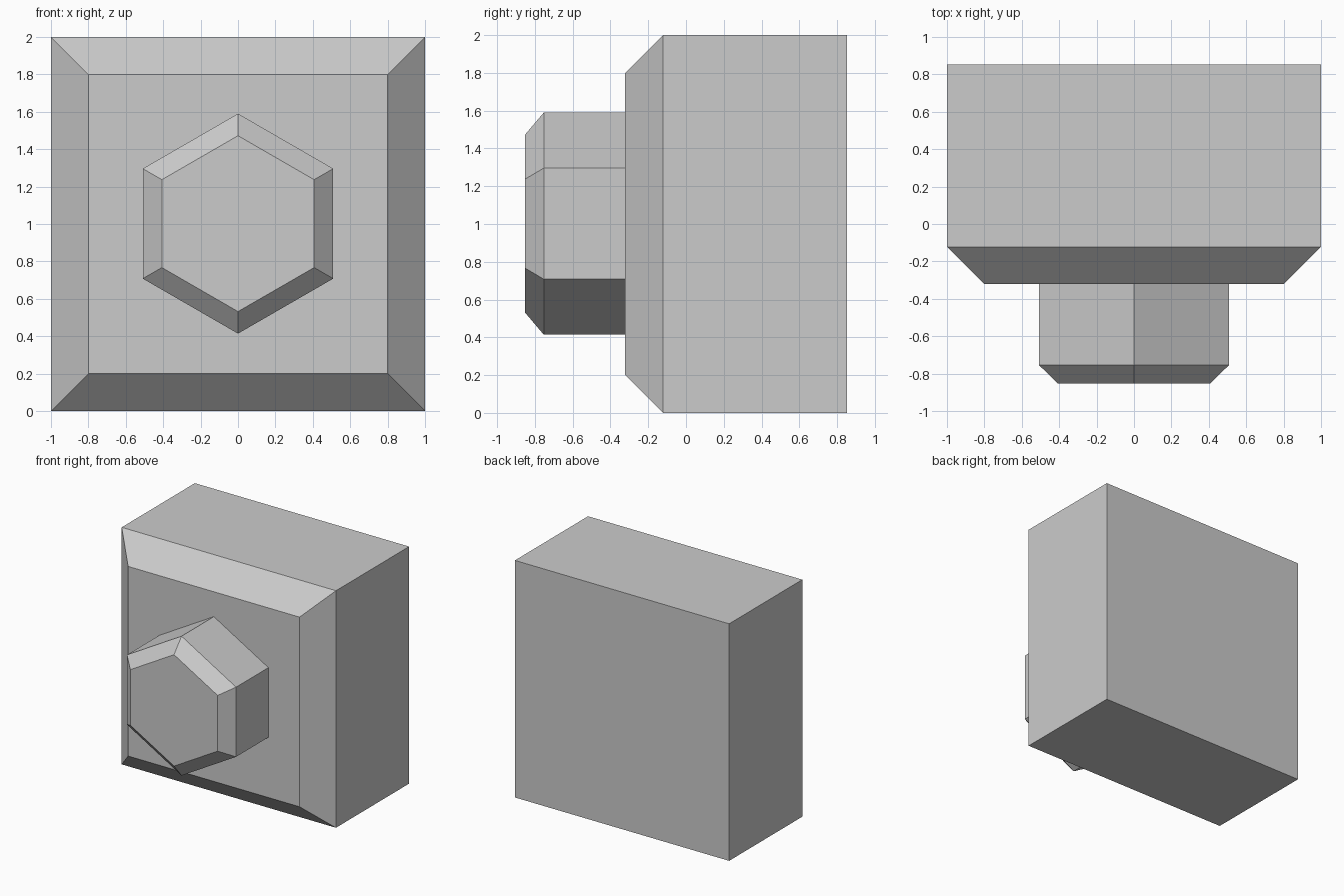
import bpy, bmesh, math

if "Cube" in bpy.data.objects:
    bpy.data.objects.remove(bpy.data.objects["Cube"])


def loft(name, sides, turn, centre_z, rings):
    """Closed prism along y; rings are (y, corner radius), ordered front to back."""
    bm = bmesh.new()
    loops = []
    for y, r in rings:
        angles = [turn + 2 * math.pi * i / sides for i in range(sides)]
        loops.append([bm.verts.new((r * math.cos(a), y, centre_z + r * math.sin(a)))
                      for a in angles])
    for a, b in zip(loops, loops[1:]):
        for i in range(sides):
            j = (i + 1) % sides
            bm.faces.new((a[i], a[j], b[j], b[i]))
    bm.faces.new(loops[0])
    bm.faces.new(loops[-1])
    bmesh.ops.recalc_face_normals(bm, faces=bm.faces)
    mesh = bpy.data.meshes.new(name)
    bm.to_mesh(mesh)
    bm.free()
    obj = bpy.data.objects.new(name, mesh)
    bpy.context.collection.objects.link(obj)
    return obj


# Square block with a chamfered front
root2 = math.sqrt(2)
loft("block", 4, math.pi / 4, 1.0,
     [(-0.322, 0.8 * root2), (-0.122, root2), (0.853, root2)])

# Hexagonal bolt head with a chamfered front, seated slightly into the block
loft("bolt_head", 6, math.pi / 2, 1.002,
     [(-0.853, 0.47), (-0.753, 0.588), (-0.31, 0.588)])
